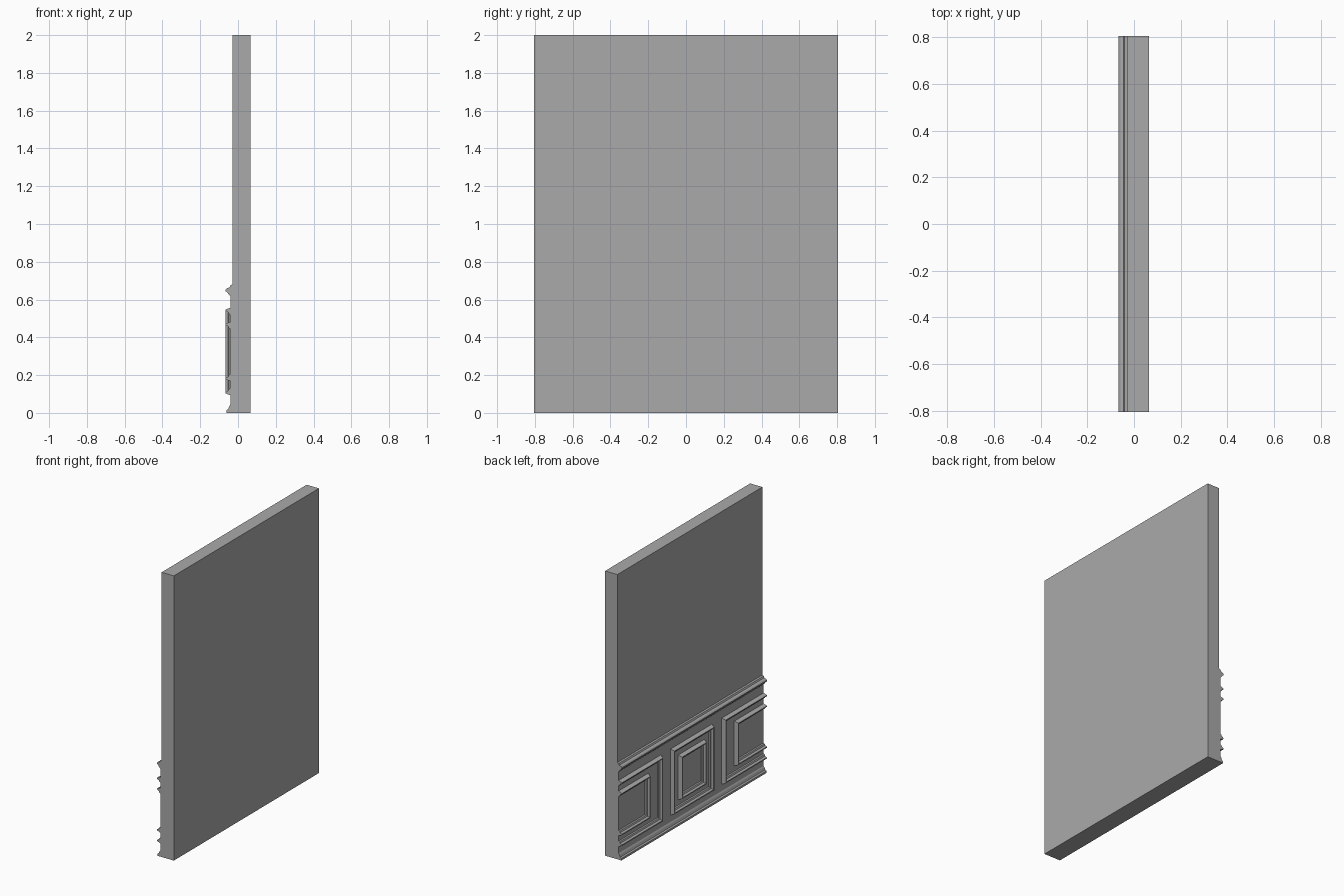
import bpy
import bmesh

cube = bpy.data.objects.get("Cube")
if cube:
    bpy.data.objects.remove(cube, do_unlink=True)

GREY = (0.4, 0.4, 0.4, 1.0)
HALF = 0.805      # half the wall length along y
WALL = -0.03      # upper wall face
PANEL = -0.04     # wainscot face
MID = 0.325       # centre height of the panel frames

mat = bpy.data.materials.new("plaster_grey")
mat.use_nodes = True
mat.diffuse_color = GREY
mat.node_tree.nodes["Principled BSDF"].inputs["Base Color"].default_value = GREY


def finish(name, bm):
    bmesh.ops.recalc_face_normals(bm, faces=bm.faces)
    mesh = bpy.data.meshes.new(name)
    bm.to_mesh(mesh)
    bm.free()
    mesh.materials.append(mat)
    obj = bpy.data.objects.new(name, mesh)
    bpy.context.collection.objects.link(obj)
    return obj


def extrude_profile(name, profile):
    """Run a closed x-z profile along the whole wall length."""
    bm = bmesh.new()
    face = bm.faces.new([bm.verts.new((x, -HALF, z)) for x, z in profile])
    out = bmesh.ops.extrude_face_region(bm, geom=[face])
    moved = [g for g in out["geom"] if isinstance(g, bmesh.types.BMVert)]
    bmesh.ops.translate(bm, verts=moved, vec=(0, 2 * HALF, 0))
    return finish(name, bm)


# Frame moulding section: distance in from the outer edge, height off the panel
SECTION = [(0, 0), (0.010, 0.026), (0.017, 0.025), (0.024, 0.012),
           (0.034, 0.008), (0.038, 0)]


def frame(name, half_height, inner_y, outer_y=None, side=1):
    """Mitred frame; with outer_y it is a three-sided frame cut by the wall end."""
    bm = bmesh.new()
    rings = []
    for inset, lift in SECTION:
        x, h = PANEL - lift, half_height - inset
        if outer_y is None:
            w = inner_y - inset
            pts = [(-w, -h), (w, -h), (w, h), (-w, h)]
        else:
            near = side * (inner_y + inset)
            far = side * outer_y
            pts = [(far, -h), (near, -h), (near, h), (far, h)]
        rings.append([bm.verts.new((x, y, MID + z)) for y, z in pts])
    sides = 4 if outer_y is None else 3
    for a, b in zip(rings, rings[1:]):
        for i in range(sides):
            j = (i + 1) % 4
            bm.faces.new((a[i], a[j], b[j], b[i]))
    # Cap the cut ends
    if outer_y is not None:
        for i in (0, 3):
            bm.faces.new([r[i] for r in rings])
    return finish(name, bm)


# Wall slab with the slightly thicker wainscot below
extrude_profile("wall", [(0.065, 0), (0.065, 2), (WALL, 2), (WALL, 0.64),
                         (PANEL, 0.64), (PANEL, 0)])

# Chair rail and base moulding
extrude_profile("chair_rail", [
    (WALL, 0.68), (-0.040, 0.675), (-0.045, 0.664), (-0.058, 0.661),
    (-0.066, 0.653), (-0.065, 0.644), (-0.056, 0.638), (-0.050, 0.627),
    (PANEL, 0.618), (WALL, 0.618)])
extrude_profile("base_moulding", [
    (PANEL, 0.045), (-0.046, 0.036), (-0.052, 0.020), (-0.062, 0.014),
    (-0.062, 0), (PANEL, 0)])

# Centre panel frames
frame("centre_outer_frame", 0.232, 0.23)
frame("centre_inner_frame", 0.157, 0.145)

# End panel frames, cut off by the wall ends
for label, side in (("back", 1), ("front", -1)):
    frame(label + "_outer_frame", 0.232, 0.338, HALF, side)
    frame(label + "_inner_frame", 0.157, 0.478, HALF, side)
